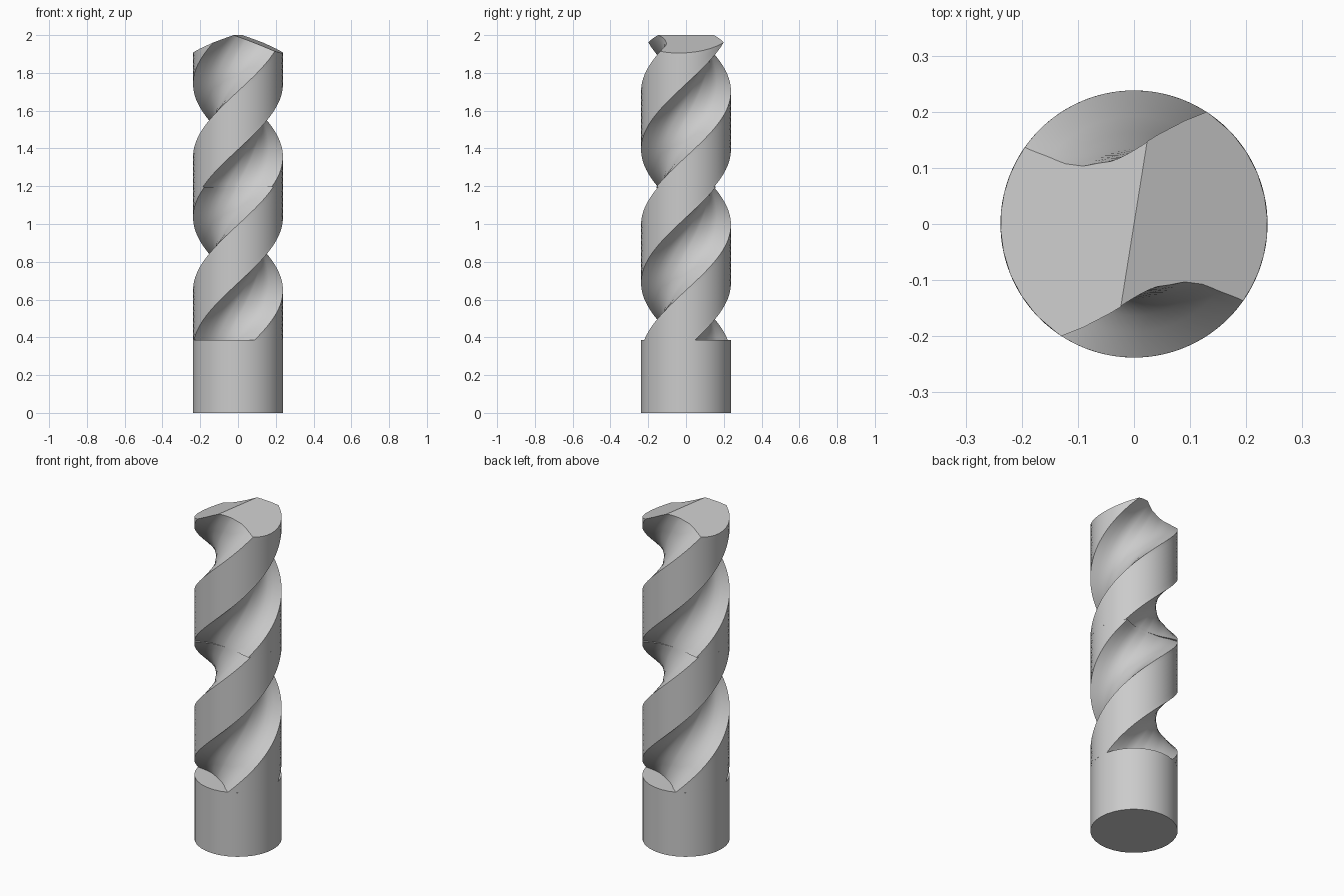
import bpy, bmesh, math
from mathutils import Vector

if "Cube" in bpy.data.objects:
    bpy.data.objects.remove(bpy.data.objects["Cube"])

R = 0.238
RATE = 259.3            # twist in degrees per unit of height
# one flute: (radius, angle after the leading edge)
FLUTE = [(R, 0), (.197, 4), (.168, 9), (.146, 15), (.134, 23), (.125, 32), (.120, 41),
         (.119, 49), (.126, 62), (.137, 75), (.163, 86), (.192, 92), (R, 100)]
# flute followed by the round land, repeated on the opposite side
HALF = FLUTE + [(R, 100 + 8 * i) for i in range(1, 10)]
PROFILE = [(r, a + s) for s in (0, 180) for r, a in HALF]


def finish(name, bm):
    bmesh.ops.recalc_face_normals(bm, faces=bm.faces)
    me = bpy.data.meshes.new(name)
    bm.to_mesh(me)
    bm.free()
    ob = bpy.data.objects.new(name, me)
    bpy.context.collection.objects.link(ob)
    bpy.context.view_layer.objects.active = ob
    ob.select_set(True)
    bpy.ops.object.shade_smooth_by_angle(angle=math.radians(25))
    ob.select_set(False)


def twisted(z0, z1, start, steps):
    bm = bmesh.new()
    rings = []
    for i in range(steps + 1):
        z = z0 + (z1 - z0) * i / steps
        ring = []
        for r, a in PROFILE:
            t = math.radians(a + start + RATE * (z - z0))
            ring.append(bm.verts.new((r * math.cos(t), r * math.sin(t), z)))
        rings.append(ring)
    n = len(PROFILE)
    for a, b in zip(rings, rings[1:]):
        for k in range(n):
            bm.faces.new((a[k], a[(k + 1) % n], b[(k + 1) % n], b[k]))
    caps = [bm.faces.new(rings[0][::-1]), bm.faces.new(rings[-1])]
    bmesh.ops.triangulate(bm, faces=caps)
    return bm


# plain round shank
bm = bmesh.new()
bmesh.ops.create_cone(bm, cap_ends=True, segments=32, radius1=R, radius2=R, depth=0.385)
bmesh.ops.translate(bm, verts=bm.verts, vec=(0, 0, 0.1925))
finish("shank", bm)

# lower fluted body
finish("lower_flutes", twisted(0.385, 1.195, 11.5, 44))

# upper fluted body, slightly out of step, with a two-facet tip
bm = twisted(1.195, 2.05, 218.3, 46)
for s in (1, -1):
    bmesh.ops.bisect_plane(bm, geom=bm.verts[:] + bm.edges[:] + bm.faces[:],
                           plane_co=(0, 0, 2), plane_no=Vector((s * .395, -s * .063, 1)),
                           clear_outer=True)
    edges = [e for e in bm.edges if e.is_boundary]
    bmesh.ops.triangle_fill(bm, edges=edges, use_beauty=True)
finish("upper_flutes_and_tip", bm)
